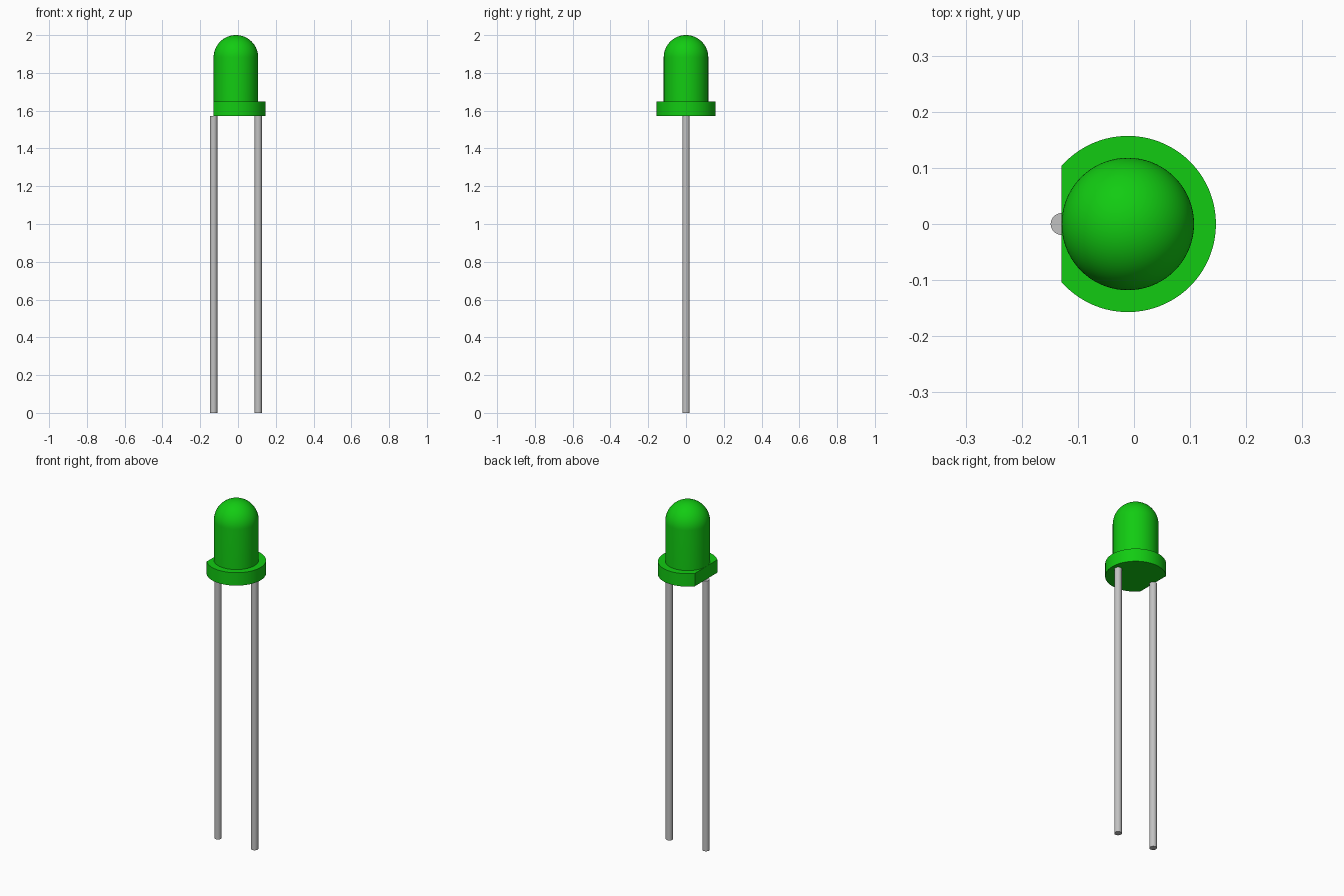
import bpy, bmesh, math

if "Cube" in bpy.data.objects:
    bpy.data.objects.remove(bpy.data.objects["Cube"])

CX = -0.011                 # axis of the bulb
R_BULB, R_RIM, R_LEAD = 0.118, 0.157, 0.0195
Z_BASE, Z_RIM, Z_TOP = 1.573, 1.648, 2.0


def material(name, color):
    m = bpy.data.materials.new(name)
    m.diffuse_color = (*color, 1)
    m.use_nodes = True
    m.node_tree.nodes["Principled BSDF"].inputs["Base Color"].default_value = m.diffuse_color
    return m


green = material("green plastic", (0.006, 0.60, 0.006))
grey = material("grey metal", (0.54, 0.54, 0.54))


def finish(name, bm, mat):
    bmesh.ops.recalc_face_normals(bm, faces=bm.faces)
    mesh = bpy.data.meshes.new(name)
    bm.to_mesh(mesh)
    bm.free()
    mesh.materials.append(mat)
    ob = bpy.data.objects.new(name, mesh)
    bpy.context.collection.objects.link(ob)
    bpy.ops.object.select_all(action='DESELECT')
    ob.select_set(True)
    bpy.context.view_layer.objects.active = ob
    bpy.ops.object.shade_smooth_by_angle(angle=math.radians(35))
    return ob


def prism(name, outline, z0, z1, mat):
    bm = bmesh.new()
    face = bm.faces.new([bm.verts.new((x, y, z0)) for x, y in outline])
    top = bmesh.ops.extrude_face_region(bm, geom=[face])["geom"]
    bmesh.ops.translate(bm, vec=(0, 0, z1 - z0),
                        verts=[v for v in top if isinstance(v, bmesh.types.BMVert)])
    return finish(name, bm, mat)


def arc(cx, r, a0, a1, n):
    return [(cx + r * math.cos(a0 + (a1 - a0) * i / n),
             r * math.sin(a0 + (a1 - a0) * i / n)) for i in range(n + 1)]


# Rim: disc with one flat side, level with the bulb wall
a = math.acos(-R_BULB / R_RIM)
prism("rim", arc(CX, R_RIM, -a, a, 72), Z_BASE, Z_RIM, green)

# Bulb: straight wall and half-sphere dome, turned around its axis
bm = bmesh.new()
profile = [(R_BULB, Z_RIM)] + [(x, Z_TOP - R_BULB + z)
                               for x, z in arc(0, R_BULB, 0, math.pi / 2, 20)]
verts = [bm.verts.new((CX + x, 0, z)) for x, z in profile]
edges = [bm.edges.new(p) for p in zip(verts, verts[1:])]
bmesh.ops.spin(bm, geom=verts + edges, cent=(CX, 0, 0), axis=(0, 0, 1),
               angle=2 * math.pi, steps=72)
bmesh.ops.remove_doubles(bm, verts=bm.verts, dist=1e-5)
finish("bulb", bm, green)

# Leads: two straight round wires
for name, side in (("left_lead", -1), ("right_lead", 1)):
    ring = arc(CX + side * R_BULB, R_LEAD, 0, 2 * math.pi, 32)[:-1]
    prism(name, ring, 0, Z_BASE, grey)
